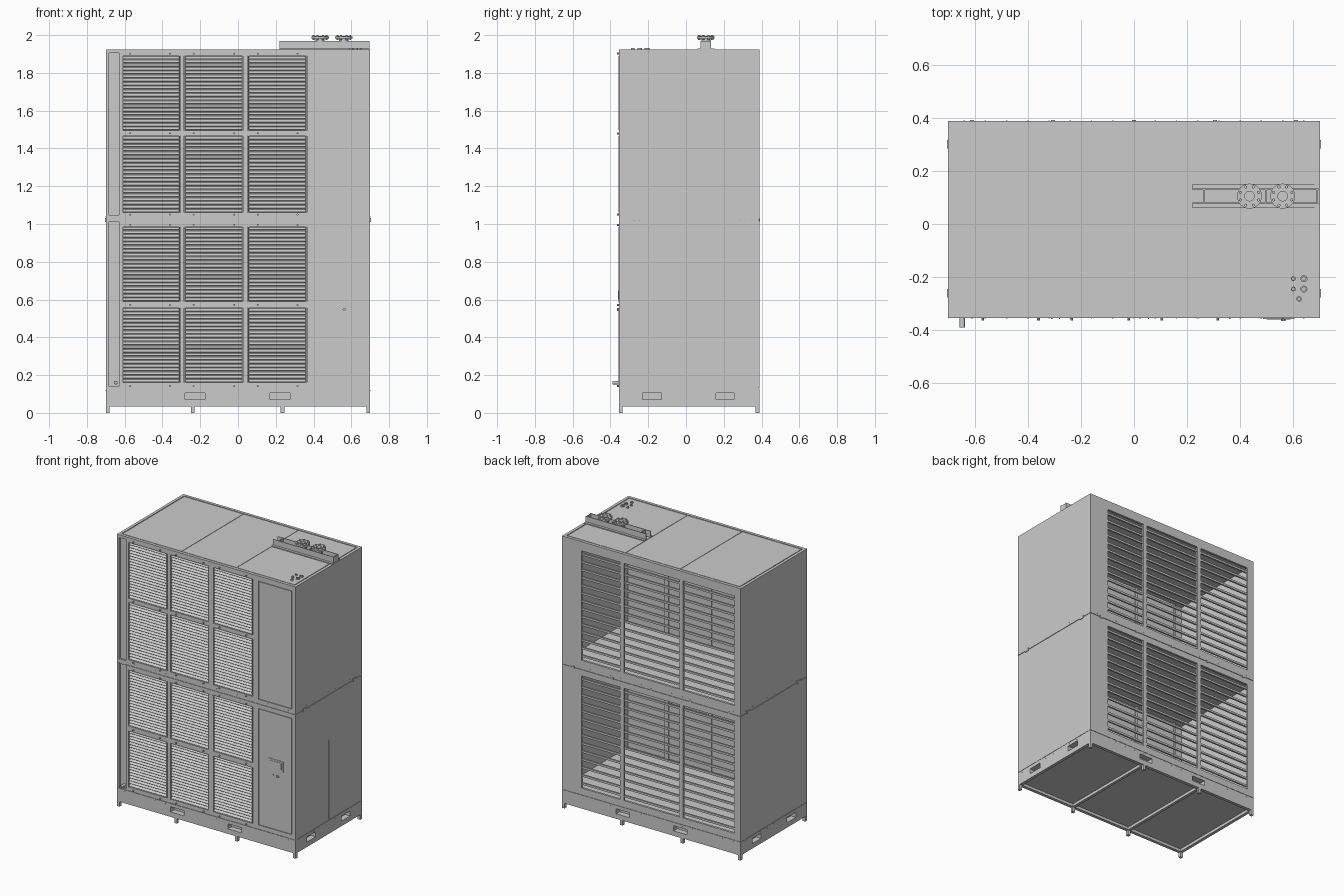
import bpy, bmesh, math
from mathutils import Matrix

if "Cube" in bpy.data.objects:
    bpy.data.objects.remove(bpy.data.objects["Cube"])


def finish(name, bm):
    me = bpy.data.meshes.new(name)
    bmesh.ops.recalc_face_normals(bm, faces=bm.faces)
    bm.to_mesh(me)
    bm.free()
    ob = bpy.data.objects.new(name, me)
    bpy.context.collection.objects.link(ob)
    return ob


def add_box(bm, x0, x1, y0, y1, z0, z1, tilt=0):
    m = Matrix.Translation(((x0 + x1) / 2, (y0 + y1) / 2, (z0 + z1) / 2))
    m = m @ Matrix.Rotation(tilt, 4, 'X') @ Matrix.Diagonal((x1 - x0, y1 - y0, z1 - z0, 1))
    bmesh.ops.create_cube(bm, size=1, matrix=m)


def boxes(name, items):
    bm = bmesh.new()
    for b in items:
        add_box(bm, *b)
    return finish(name, bm)


def lathe(name, cx, cy, profile, n=24):
    """Spin a closed (radius, z) profile about a vertical axis."""
    bm = bmesh.new()
    rings = [[bm.verts.new((cx + r * math.cos(2 * math.pi * i / n),
                            cy + r * math.sin(2 * math.pi * i / n), z)) for i in range(n)]
             for r, z in profile]
    for a, b in zip(rings, rings[1:] + rings[:1]):
        for i in range(n):
            j = (i + 1) % n
            bm.faces.new((a[i], a[j], b[j], b[i]))
    ob = finish(name, bm)
    smooth(ob)
    return ob


def smooth(ob):
    bpy.ops.object.select_all(action='DESELECT')
    ob.select_set(True)
    bpy.context.view_layer.objects.active = ob
    bpy.ops.object.shade_smooth_by_angle()


def cylinders(name, spots, r, length, axis='Z', n=12):
    bm = bmesh.new()
    rot = {'Z': Matrix(), 'Y': Matrix.Rotation(math.pi / 2, 4, 'X'),
           'X': Matrix.Rotation(math.pi / 2, 4, 'Y')}[axis].to_4x4()
    for p in spots:
        bmesh.ops.create_cone(bm, cap_ends=True, segments=n, radius1=r, radius2=r, depth=length,
                              matrix=Matrix.Translation(p) @ rot)
    ob = finish(name, bm)
    smooth(ob)
    return ob


def cut(ob, name, items):
    cutter = boxes(name, items)
    cutter.hide_render = True
    cutter.hide_set(True)
    mod = ob.modifiers.new(name, 'BOOLEAN')
    mod.object = cutter
    mod.solver = 'EXACT'


X, F, B, R = 0.70, -0.355, 0.388, 1.925
COLS = [(-0.615, -0.305), (-0.285, 0.027), (0.05, 0.365)]
ROWS = [(0.16, 0.555), (0.59, 0.985), (1.06, 1.465), (1.495, 1.89)]
MODULES = [(0.132, 1.018), (1.022, 1.92)]
OPEN = [(0.18, 0.975), (1.085, 1.86)]

# Base plinth with lifting pockets, hollow underside
base = boxes("base_plinth", [(-X, X, F, B, 0.035, 0.13)])
pockets = [(a, b, y - 0.04, y + 0.04, 0.07, 0.106) for a, b in [(-0.28, -0.175), (0.17, 0.275)] for y in (F, B)]
pockets += [(x - 0.04, x + 0.04, a, b, 0.07, 0.106) for a, b in [(-0.23, -0.13), (0.16, 0.255)] for x in (-X, X)]
cut(base, "pocket_cutter", pockets)
cut(base, "underside_cutter", [(a, b, F + 0.022, B - 0.022, 0, 0.055)
                               for a, b in [(-0.678, -0.25), (-0.23, 0.225), (0.245, 0.678)]])
boxes("base_seam_fill", [(-X + .004, X - .004, F + .004, B - .004, 0.128, 0.135)])

# Feet
boxes("feet", [(x - 0.01, x + 0.01, y - 0.01, y + 0.01, 0, 0.036)
               for x in (-0.69, -0.24, 0.235, 0.69) for y in (F + 0.01, B - 0.01)])

# Two stacked hollow modules
for k, ((z0, z1), (o0, o1)) in enumerate(zip(MODULES, OPEN)):
    tag = ("lower", "upper")[k]
    rows = ROWS[2 * k:2 * k + 2]
    side = boxes(tag + "_right_wall", [(X - 0.012, X, F + 0.006, B, z0, z1)])
    if k == 0:
        cut(side, "side_seam_cutter", [(X - 0.004, X + 0.01, 0.014, 0.018, 0.14, 0.70)])
    boxes(tag + "_left_wall", [(-X, -X + 0.012, -0.335, B, z0, z1)])
    boxes(tag + "_floor_and_ceiling", [(-0.69, 0.69, -0.336, B - .001, z0, z0 + 0.025),
                                       (-0.69, 0.69, -0.336, B - .001, z1 - 0.03, z1)])
    # Back frame, posts and horizontal guard bars
    t = B - 0.015
    boxes(tag + "_back_frame", [(-0.69, 0.69, t, B, z0, o0), (-0.69, 0.69, t, B, o1, z1),
                                (-0.69, -0.65, t, B, o0, o1), (0.547, 0.69, t, B, o0, o1)] +
          [(x - 0.015, x + 0.015, t, B, o0, o1) for x in (-0.235, 0.23)])
    n = 14
    boxes(tag + "_back_guard_bars", [(-0.65, 0.55, B - 0.018, B - 0.006, z - 0.007, z + 0.007)
                                     for z in [o0 + (i + 0.5) * (o1 - o0) / n for i in range(n)]])
    # Front frame around the louvre panels
    t = F + 0.02
    stiles = [(-0.629, -0.615), (-0.305, -0.285), (0.027, 0.05), (0.365, 0.40)]
    rails = [(z0, rows[0][0]), (rows[0][1], rows[1][0]), (rows[1][1], z1)]
    boxes(tag + "_front_frame", [(a, b, F, t + .012, z0, z1) for a, b in stiles] +
          [(a, b, F + .0005, t, c, d) for a, b in COLS for c, d in rails])
    # Louvre slats, thin panel borders, and filter mats behind
    slats, border, mats = [], [], []
    for a, b in COLS:
        for c, d in rows:
            m = 20
            p = (d - c) / m
            slats += [(a + .004, b - .004, F + .002, F + .022, c + (i + .5) * p - .0015,
                       c + (i + .5) * p + .0015, math.radians(40)) for i in range(m)]
            border += [(a + .002, a + .007, F - .002, t, c, d), (b - .007, b - .002, F - .002, t, c, d)]
            mats.append((a, b, F + .021, F + .025, c, d))
    boxes(tag + "_louvre_slats", slats)
    boxes(tag + "_louvre_borders", border)
    boxes(tag + "_filter_mats", mats)
    # Drain channel on the left of the front
    c0, c1 = (0.14, z1) if k == 0 else (z0 + 0.025, 1.905)
    boxes(tag + "_drain_channel", [(-X, -0.682, F, t, z0, z1), (-0.682, -0.629, F + .012, t, c0, c1),
                                   (-0.682, -0.629, F, t, z0, c0)] +
          ([(-0.682, -0.629, F, t, c1, z1)] if k else []))
    # Access door with shadow gap
    boxes(tag + "_access_door", [(0.40, X - .001, F + .006, t, z0, z1),
                                 (0.415, 0.668, F, F + .008, z0 + .034, z1 - .034),
                                 (0.40, 0.411, F, F + .008, z0, z1), (0.672, X, F, F + .008, z0, z1),
                                 (0.411, 0.672, F, F + .008, z0, z0 + .03), (0.411, 0.672, F, F + .008, z1 - .03, z1)])
    # Quarter-turn catches on the panels
    zs = (0.142, 0.572, 0.995) if k == 0 else (1.05, 1.48, 1.902)
    cylinders(tag + "_panel_catches", [(x, F - .003, z) for z in zs
                                       for x in (-0.57, -0.36, -0.235, -0.02, 0.105, 0.315)], 0.005, 0.012, 'Y', 8)
boxes("module_seam_fill", [(-X + .004, X - .004, F + .004, B - .004, 1.012, 1.028)])

# Module joining brackets and seam screws
boxes("joining_brackets", [(s * X - .005, s * X + .005, y - .016, y + .016, 1.01, 1.032)
                           for s in (-1, 1) for y in (-0.26, 0.30)] +
      [(x - .007, x + .007, B - .004, B + .003, 1.012, 1.03) for x in (-0.61, -0.305, 0, 0.305, 0.61)])
cylinders("seam_screws_front_back", [(-0.64 + i * 0.08, y, z) for i in range(17) for y in (F, B)
                                     for z in (0.118, 1.038)], 0.003, 0.002, 'Y', 6)
cylinders("seam_screws_sides", [(x, -0.31 + i * 0.08, z) for i in range(9) for x in (-X, X)
                                for z in (0.118, 1.038)], 0.003, 0.002, 'X', 6)

# Roof: rim and three slightly lowered panels with thin seams
boxes("roof_rim", [(-X, X, F, F + .02, 1.912, R), (-X, X, B - .02, B, 1.912, R),
                   (-X, -X + .02, F + .02, B - .02, 1.912, R), (X - .02, X, F + .02, B - .02, 1.912, R)])
boxes("roof_panels", [(a, b, F + .026, B - .026, 1.91, R - .001)
                      for a, b in [(-0.674, -0.2115), (-0.2085, 0.2185), (0.2215, 0.674)]])
boxes("roof_groove_bottom", [(-X + .01, X - .01, F + .01, B - .01, 1.905, R - .009)])

# Pipe support rails on the roof
boxes("pipe_support", [(0.22, 0.695, 0.077, 0.081, R - .003, 1.97), (0.22, 0.695, 0.129, 0.133, R - .003, 1.97),
                       (0.22, 0.695, 0.060, 0.078, R - .003, R + .005),
                       (0.22, 0.695, 0.132, 0.150, R - .003, R + .005)] +
      [(x - .003, x + .003, 0.08, 0.13, R - .003, 1.968) for x in (0.263, 0.497, 0.69)])

# Flanged pipe connections
for tag, cx in (("inlet", 0.435), ("outlet", 0.56)):
    cy = 0.105
    lathe(tag + "_flange", cx, cy, [(0.018, R - .005), (0.024, R - .005), (0.024, 1.982), (0.047, 1.982),
                                    (0.047, 1.993), (0.027, 1.993), (0.027, 1.996), (0.018, 1.996)], 32)
    cylinders(tag + "_flange_bolts", [(cx + .037 * math.cos(a), cy + .037 * math.sin(a), 1.987)
                                      for a in [(i + .5) * math.pi / 4 for i in range(8)]], 0.006, 0.026, 'Z', 6)

# Cable glands
for i, (x, y, r) in enumerate([(0.60, -0.206, .009), (0.64, -0.206, .013), (0.60, -0.245, .009),
                               (0.64, -0.245, .013), (0.622, -0.282, .010)]):
    lathe("cable_gland_%d" % (i + 1), x, y, [(r * .55, R - .003), (r, R - .003), (r, R + .007), (r * .55, R + .007)], 16)

# Control display, switch and drain pipe
boxes("control_display", [(0.485, 0.605, F - .003, F + .002, 0.585, 0.66), (0.50, 0.59, F - .005, F, 0.60, 0.648)])
cylinders("main_switch", [(0.562, F - .004, 0.547)], 0.008, 0.014, 'Y')
cylinders("indicator", [(0.525, F - .001, 0.547)], 0.005, 0.008, 'Y')
pipe = lathe("drain_pipe", 0, 0, [(0.006, 0), (0.010, 0), (0.010, 0.05), (0.006, 0.05)], 16)
pipe.rotation_euler = (math.pi / 2, 0, 0)
pipe.location = (-0.647, -0.339, 0.16)
